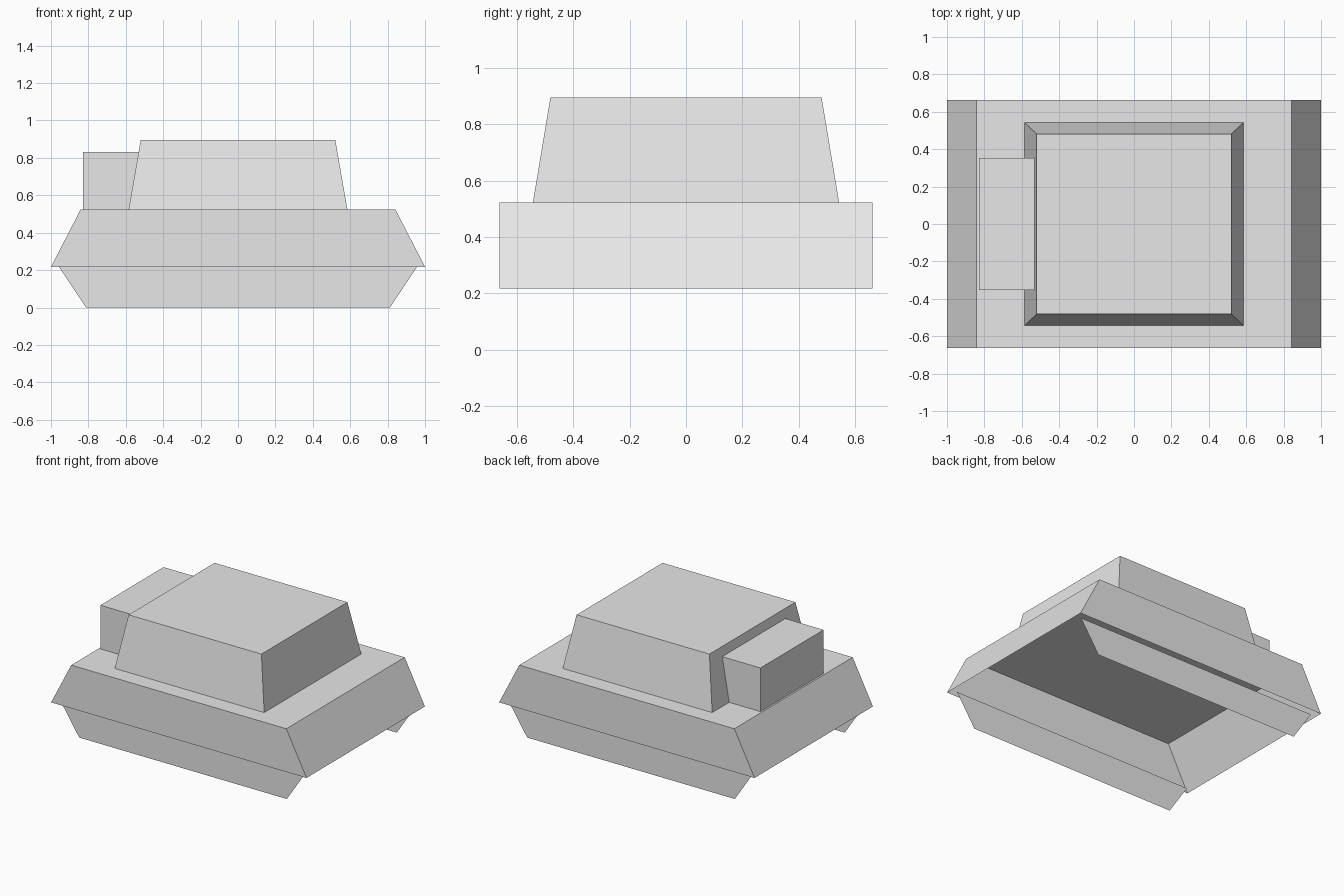
import bpy
import bmesh

cube = bpy.data.objects.get("Cube")
if cube:
    bpy.data.objects.remove(cube, do_unlink=True)

grey = bpy.data.materials.new("light_grey")
grey.use_nodes = True
grey.diffuse_color = (0.8, 0.8, 0.8, 1)
grey.node_tree.nodes["Principled BSDF"].inputs["Base Color"].default_value = (0.8, 0.8, 0.8, 1)


def add_object(name, bm):
    mesh = bpy.data.meshes.new(name)
    bm.to_mesh(mesh)
    bm.free()
    mesh.materials.append(grey)
    obj = bpy.data.objects.new(name, mesh)
    bpy.context.collection.objects.link(obj)
    return obj


def tapered_box(name, base, top, z0, z1, x=0, open_bottom=False):
    """Box whose half sizes go from base to top between two heights."""
    bm = bmesh.new()
    bmesh.ops.create_cube(bm, size=2)
    for v in bm.verts:
        half, z = (top, z1) if v.co.z > 0 else (base, z0)
        v.co = (x + v.co.x * half[0], v.co.y * half[1], z)
    if open_bottom:
        bm.normal_update()
        bottom = [f for f in bm.faces if f.normal.z < -0.9]
        bmesh.ops.delete(bm, geom=bottom, context='FACES_ONLY')
    return add_object(name, bm)


# Hull: hollow shell with sloped ends, open underneath
tapered_box("hull", (1.0, 0.662), (0.842, 0.662), 0.217, 0.523, open_bottom=True)

# Turret and the rear stowage box that runs into its sloped wall
tapered_box("turret", (0.585, 0.543), (0.52, 0.481), 0.523, 0.896)
tapered_box("stowage_box", (0.15, 0.353), (0.15, 0.353), 0.523, 0.832, x=-0.68)

# Track panels: single flat sheets hanging below the hull
for name, side in (("left_track", 1), ("right_track", -1)):
    bm = bmesh.new()
    outline = [(-0.813, 0), (0.813, 0), (0.957, 0.217), (-0.957, 0.217)]
    face = bm.faces.new([bm.verts.new((x, side * 0.615, z)) for x, z in outline])
    if side > 0:
        face.normal_flip()
    add_object(name, bm)
